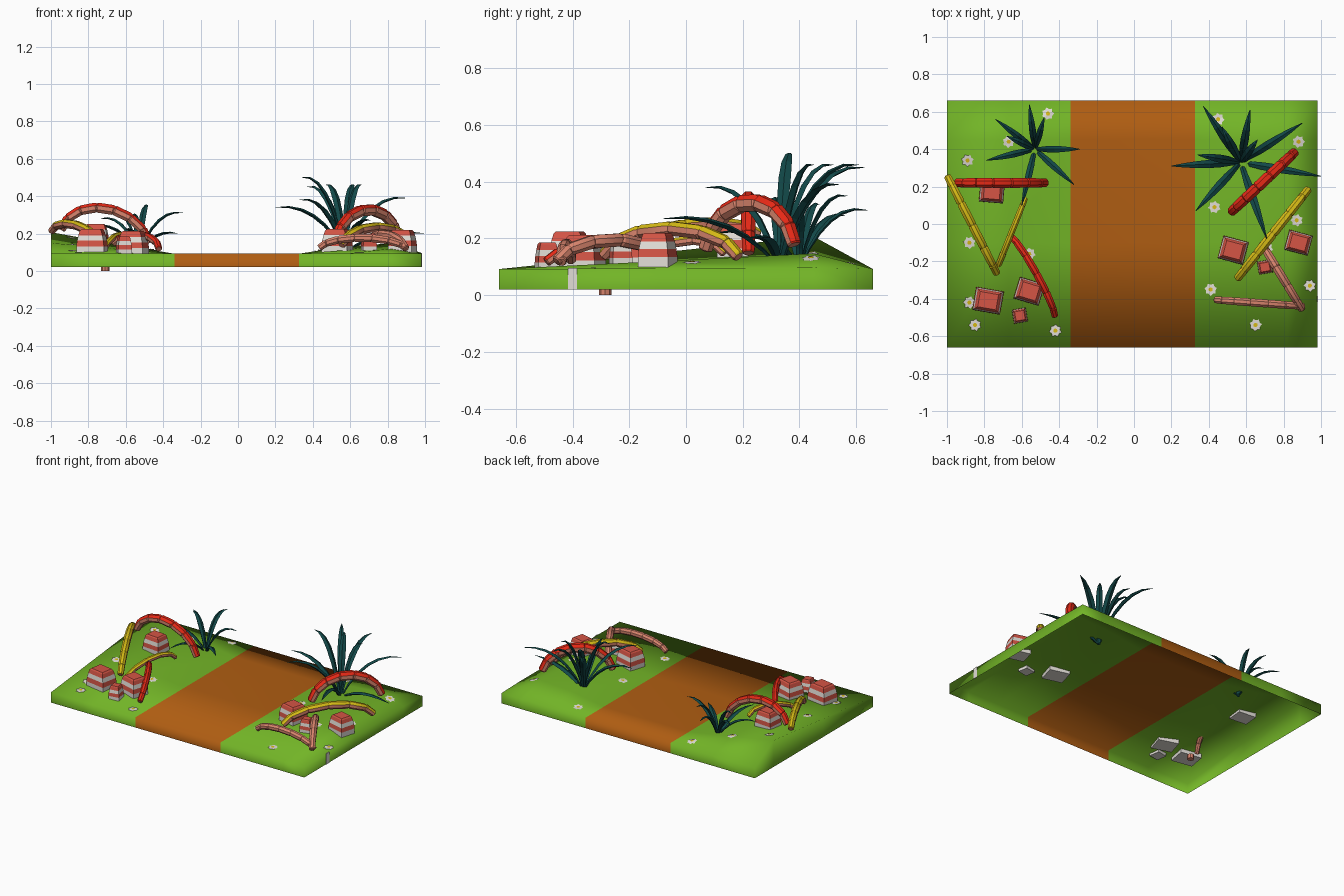
import bpy, bmesh, math
from mathutils import Vector, Matrix
from mathutils.bvhtree import BVHTree

if "Cube" in bpy.data.objects:
    bpy.data.objects.remove(bpy.data.objects["Cube"])


def mat(name, r, g, b):
    m = bpy.data.materials.new(name)
    m.diffuse_color = (r, g, b, 1)
    m.use_nodes = True
    m.node_tree.nodes["Principled BSDF"].inputs["Base Color"].default_value = m.diffuse_color
    return m


GRASS = mat("grass green", 0.17, 0.46, 0.02)
PATH = mat("path brown", 0.43, 0.11, 0.006)
RED = mat("log red", 0.78, 0.022, 0.008)
SALMON = mat("log salmon", 0.70, 0.235, 0.155)
YELLOW = mat("log yellow", 0.68, 0.50, 0.008)
TEAL = mat("leaf teal", 0.006, 0.065, 0.065)
STRIPE = mat("stripe red", 0.66, 0.09, 0.06)
WHITE = mat("stripe white", 0.76, 0.73, 0.68)


def finish(bm, name, mats, smooth=None):
    bmesh.ops.recalc_face_normals(bm, faces=bm.faces[:])
    me = bpy.data.meshes.new(name)
    bm.to_mesh(me)
    bm.free()
    for m in mats:
        me.materials.append(m)
    ob = bpy.data.objects.new(name, me)
    bpy.context.collection.objects.link(ob)
    if smooth is not None:
        for o in bpy.context.selected_objects:
            o.select_set(False)
        ob.select_set(True)
        bpy.context.view_layer.objects.active = ob
        bpy.ops.object.shade_smooth_by_angle(angle=math.radians(smooth))
    return ob


# ground: open-bottomed tile with a hill on either side of the path
cols = [(-1, .115), (-.67, .055), (-.34, 0), (.325, 0), (.58, .04), (.82, .055), (.98, .005)]
rows = [(-.66, 0), (-.1, .5), (.45, 1), (.66, 0)]
bm = bmesh.new()
grid = [[bm.verts.new((x, y, .092 + h * g)) for x, h in cols] for y, g in rows]
for j in range(len(rows) - 1):
    for i in range(len(cols) - 1):
        f = bm.faces.new((grid[j][i], grid[j][i + 1], grid[j + 1][i + 1], grid[j + 1][i]))
        f.material_index = 1 if i == 2 else 0
bm.normal_update()
tree = BVHTree.FromBMesh(bm)
border = [e for e in bm.edges if e.is_boundary]
low = {}
for e in border:
    for v in e.verts:
        if v not in low:
            low[v] = bm.verts.new((v.co.x, v.co.y, .02))
for e in border:
    a, b = e.verts
    idx = e.link_faces[0].material_index
    bm.faces.new((a, b, low[b], low[a])).material_index = idx
finish(bm, "ground", [GRASS, PATH], 100)


def height(x, y):
    hit = tree.ray_cast(Vector((x, y, 2)), Vector((0, 0, -1)))
    return hit[0].z if hit[0] else .092


def tube(bm, rings, closed_tip=True):
    loops = [[bm.verts.new(p) for p in r] for r in rings]
    n = len(loops[0])
    faces = []
    for a, b in zip(loops, loops[1:]):
        for k in range(n):
            f = bm.faces.new((a[k], a[(k + 1) % n], b[(k + 1) % n], b[k]))
            faces.append((k, f))
    bm.faces.new(loops[0])
    bm.faces.new(loops[-1])
    return faces


# arched, jointed logs: coloured on the upper three of eight sides
def log(name, a, b, top, r, segs, colour, bend=0.0, z0=None, z1=None):
    a, b = Vector(a), Vector(b)
    d = b - a
    perp = Vector((-d.y, d.x))
    za = height(*a) + .01 if z0 is None else z0
    zb = height(*b) + .01 if z1 is None else z1

    def point(s):
        th = math.pi * s
        u = (1 - math.cos(th)) / 2
        q = a + d * u + perp * bend * math.sin(th)
        base = za + (zb - za) * u
        return Vector((q.x, q.y, base + (top - r - (za + zb) / 2) * math.sin(th)))

    pts = [point(.06 + .88 * i / segs) for i in range(segs + 1)]
    rings = []
    for i in range(segs):
        p, q = pts[i], pts[i + 1]
        t = (q - p).normalized()
        side = t.cross(Vector((0, 0, 1))).normalized()
        up = side.cross(t)
        steps = ((0, .82), (.07, 1), (.93, 1)) + (((1, .82),) if i == segs - 1 else ())
        for s, w in steps:
            c = p.lerp(q, s)
            taper = .82 + .18 * math.sin(math.pi * (i + s) / segs)
            rings.append([c + (side * math.cos(t8) + up * math.sin(t8)) * r * w * taper
                          for t8 in [math.radians(22.5 + 45 * k) for k in range(8)]])
    bm = bmesh.new()
    for k, f in tube(bm, rings):
        f.material_index = 1 if k in (0, 1, 2) else 0
    finish(bm, name, [SALMON, colour], 30)


log("left_red_arch", (-.95, .22), (-.47, .22), .365, .029, 7, RED)
log("left_long_yellow_log", (-1.0, .26), (-.73, -.27), .27, .025, 6, YELLOW)
log("left_short_yellow_log", (-.58, .14), (-.745, -.27), .20, .018, 6, YELLOW, z1=.02)
log("left_thin_red_log", (-.67, -.06), (-.425, -.50), .215, .022, 6, RED, .06)
log("right_red_arch", (.52, .065), (.86, .385), .36, .032, 7, RED)
log("right_yellow_log", (.55, -.295), (.935, .19), .262, .027, 6, YELLOW)
log("right_front_salmon_log", (.43, -.405), (.91, -.44), .20, .023, 7, SALMON)
log("right_side_salmon_log", (.90, -.46), (.68, -.10), .22, .025, 5, SALMON)

# loose stub poking below the tile
bm = bmesh.new()
bmesh.ops.create_cone(bm, cap_ends=True, segments=8, radius1=.022, radius2=.022, depth=.03,
                      matrix=Matrix.Translation((-.71, -.285, .015)))
finish(bm, "log_stub", [SALMON], 30)


# striped tapered blocks
def block(x, y, w, d, h, deg):
    bm = bmesh.new()
    prof = [(-.2, 1), (.22, 1), (.48, .95), (.72, .87), (.93, .77), (1, .66)]
    z = height(x, y)
    rot = Matrix.Rotation(math.radians(deg), 3, 'Z')
    rings = []
    for t, s in prof:
        rings.append([Vector((x, y, z + h * t)) + rot @ Vector((sx * w / 2 * s, sy * d / 2 * s, 0))
                      for sx, sy in ((-1, -1), (1, -1), (1, 1), (-1, 1))])
    tube(bm, rings)
    for f in bm.faces:
        t = (f.calc_center_median().z - z) / h
        f.material_index = 1 if t < .22 or .48 < t < .72 else 0
    finish(bm, "striped_block", [STRIPE, WHITE])


for args in [(-.78, -.41, .15, .125, .12, -10), (-.56, -.36, .14, .12, .115, -17),
             (-.61, -.49, .075, .075, .09, 10), (-.76, .17, .13, .11, .11, -5),
             (.53, -.14, .14, .125, .115, -15), (.88, -.10, .13, .11, .11, -15),
             (.70, -.23, .075, .07, .09, 10)]:
    block(*args)


# spiky plants made of arching blades
def plant(name, x, y, tips, width):
    bm = bmesh.new()
    base = Vector((x, y, height(x, y) - .03))
    for tip in tips:
        tip = Vector(tip)
        flat = Vector((tip.x - x, tip.y - y, 0))
        ctrl = base + flat * .4
        ctrl.z = max(tip.z, base.z + .1) + .03
        side = Vector((-flat.y, flat.x, 0)).normalized()
        rings = []
        for i in range(7):
            t = i / 6
            p = base * (1 - t) ** 2 + ctrl * 2 * t * (1 - t) + tip * t * t
            tan = ((ctrl - base) * (1 - t) + (tip - ctrl) * t).normalized()
            up = side.cross(tan)
            w = width * (.45, .7, .95, 1, .85, .55, .08)[i] / 2
            rings.append([p + side * w, p + up * w * .45, p - side * w, p - up * w * .45])
        tube(bm, rings)
    finish(bm, name, [TEAL])


plant("right_plant", .57, .33,
      [(.37, .63, .45), (.20, .31, .34), (.33, .07, .38), (.71, -.08, .27), (1.0, .255, .20),
       (.90, .54, .39), (.62, .61, .46), (.34, .37, .50), (.66, .45, .46), (.47, .52, .46)], .044)
plant("left_plant", -.53, .40,
      [(-.56, .64, .30), (-.74, .56, .28), (-.79, .34, .24), (-.29, .40, .31), (-.32, .21, .20),
       (-.60, .10, .22), (-.48, .57, .35), (-.68, .47, .32)], .036)

# daisies draped thinly on the grass
spots = [(-.46, .59), (-.67, .44), (-.89, .34), (-.88, -.10), (-.88, -.42), (-.85, -.54), (-.42, -.57),
         (-.56, -.16), (.45, .56), (.88, .44), (.65, -.54), (.41, -.35), (.94, -.33), (.87, .02),
         (.43, .09), (.71, -.13)]
for n, (x, y) in enumerate(spots):
    bm = bmesh.new()
    for idx, rad, lift, count in ((0, .034, .003, 14), (1, .012, .006, 6)):
        ring = []
        for k in range(count):
            th = 2 * math.pi * k / count + n
            rr = rad * (.75 if idx == 0 and k % 2 else 1)
            px, py = x + rr * math.cos(th), y + rr * math.sin(th)
            ring.append(bm.verts.new((px, py, height(px, py) + lift)))
        mid = bm.verts.new((x, y, height(x, y) + lift))
        for k in range(count):
            bm.faces.new((mid, ring[k], ring[(k + 1) % count])).material_index = idx
    finish(bm, "daisy", [WHITE, YELLOW])

# white strip on the right-hand side wall
bm = bmesh.new()
bmesh.ops.create_cube(bm, size=1, matrix=Matrix.Translation((.981, -.40, .058))
                      @ Matrix.Diagonal((.004, .032, .076, 1)))
finish(bm, "side_daisy_strip", [WHITE])
